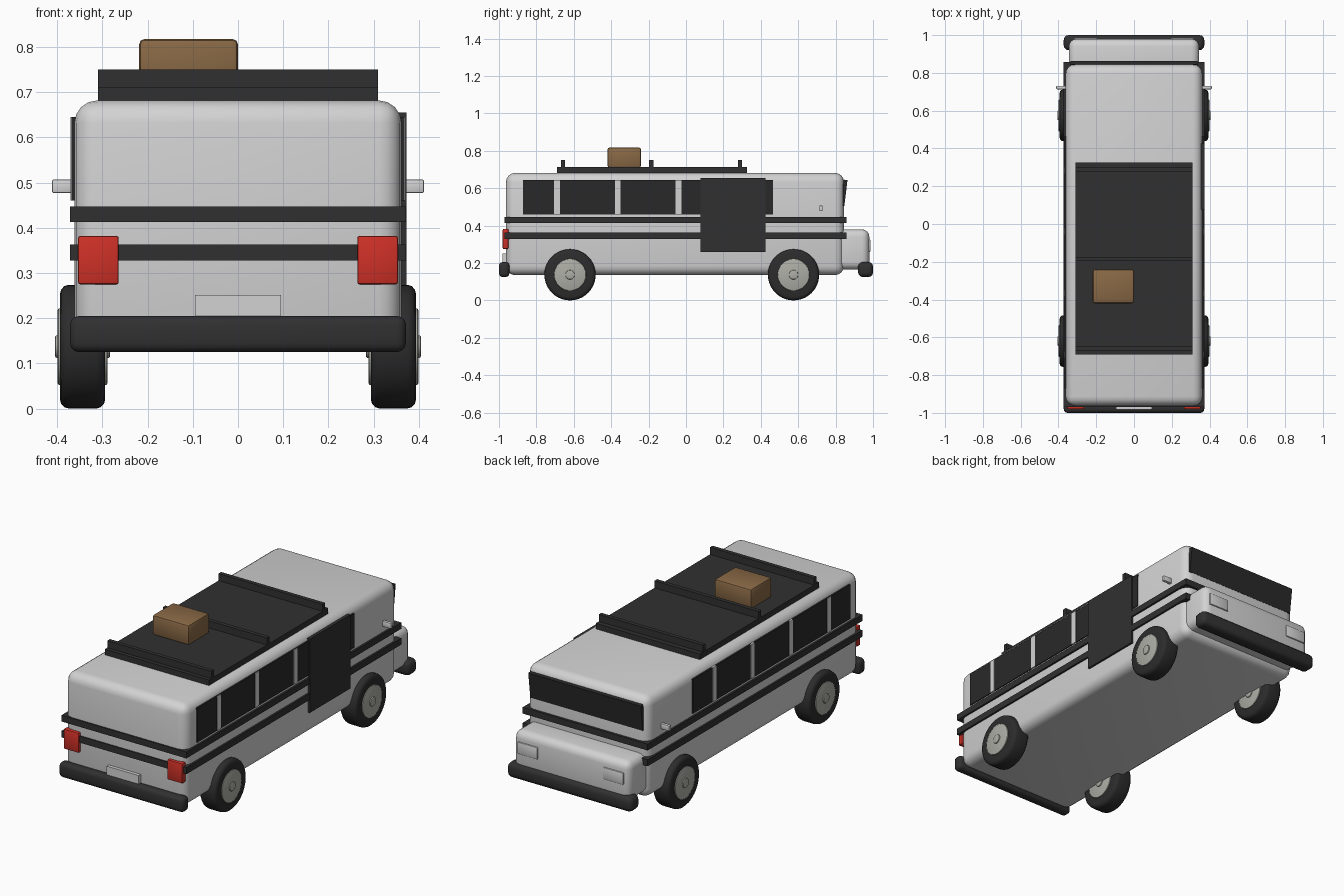
import bpy
import math

cube = bpy.data.objects.get("Cube")
if cube:
    bpy.data.objects.remove(cube, do_unlink=True)


def material(name, r, g, b):
    m = bpy.data.materials.new(name)
    m.use_nodes = True
    m.diffuse_color = (r, g, b, 1)
    m.node_tree.nodes["Principled BSDF"].inputs["Base Color"].default_value = (r, g, b, 1)
    return m


PAINT = material("pale grey paint", 0.65, 0.65, 0.65)
TRIM = material("black trim", 0.03, 0.03, 0.03)
GLASS = material("dark glass", 0.022, 0.022, 0.022)
RUBBER = material("tyre rubber", 0.025, 0.025, 0.025)
HUB = material("hub metal", 0.42, 0.42, 0.38)
RED = material("red lamp", 0.62, 0.03, 0.02)
TAN = material("tan luggage", 0.25, 0.14, 0.06)


def finish(ob, name, mat, bevel, segments):
    ob.name = name
    ob.data.materials.append(mat)
    if bevel:
        mod = ob.modifiers.new("Rounded edges", 'BEVEL')
        mod.width = bevel
        mod.segments = segments
        mod.limit_method = 'ANGLE'
        bpy.ops.object.modifier_apply(modifier=mod.name)
        bpy.ops.object.shade_smooth_by_angle(angle=math.radians(40))
    return ob


def box(name, mat, x, y, z, bevel=0, segments=3):
    """Box given by its (low, high) range on each axis."""
    ranges = (x, y, z)
    bpy.ops.mesh.primitive_cube_add(size=1, location=[(a + b) / 2 for a, b in ranges])
    ob = bpy.context.object
    ob.scale = [b - a for a, b in ranges]
    bpy.ops.object.transform_apply(location=False, rotation=False, scale=True)
    return finish(ob, name, mat, bevel, segments)


def disc(name, mat, x, y, z, radius, width, bevel, segments=2):
    """Cylinder with its axis across the vehicle."""
    bpy.ops.mesh.primitive_cylinder_add(vertices=40, radius=radius, depth=width,
                                        location=(x, y, z), rotation=(0, math.pi / 2, 0))
    return finish(bpy.context.object, name, mat, bevel, segments)


def span(side, a, b):
    return tuple(sorted((side * a, side * b)))


# Body shell and stub bonnet
box("body", PAINT, (-0.362, 0.362), (-0.963, 0.845), (0.135, 0.682), 0.05, 4)
box("bonnet", PAINT, (-0.345, 0.345), (0.76, 0.98), (0.165, 0.38), 0.04, 4)

# Belt stripes wrapping the body
for name, low, high in (("upper_stripe", 0.413, 0.447), ("lower_stripe", 0.328, 0.363)):
    box(name, TRIM, (-0.372, 0.372), (-0.97, 0.858), (low, high))

# Windscreen, leaning outwards at the top
windscreen = box("windscreen", GLASS, (-0.335, 0.335), (0.835, 0.855), (0.505, 0.645))
windscreen.rotation_euler.x = math.radians(-7)

# Bumpers and rear plate
box("rear_bumper", TRIM, (-0.372, 0.372), (-1.0, -0.944), (0.125, 0.205), 0.02)
box("front_bumper", TRIM, (-0.372, 0.372), (0.92, 1.0), (0.125, 0.205), 0.025)
box("rear_plate", PAINT, (-0.095, 0.095), (-0.981, -0.955), (0.19, 0.251))

for side, label in ((1, "left"), (-1, "right")):
    # Side glass with pillars
    box(label + "_side_glass", GLASS, span(side, 0.35, 0.368), (-0.872, 0.465), (0.46, 0.645))
    for i in range(4):
        y = -0.69 + i * 0.325
        box(f"{label}_pillar_{i + 1}", PAINT, span(side, 0.35, 0.371),
            (y - 0.015, y + 0.015), (0.46, 0.645))

    # Lamps and mirrors
    box(label + "_tail_lamp", RED, span(side, 0.264, 0.354), (-0.98, -0.95),
        (0.275, 0.382), 0.005, 2)
    box(label + "_headlamp", PAINT, span(side, 0.195, 0.315), (0.96, 0.987),
        (0.26, 0.325), 0.004, 2)
    box(label + "_mirror", PAINT, span(side, 0.355, 0.412), (0.713, 0.731),
        (0.477, 0.507), 0.004, 2)

    # Wheels
    for end, y in (("rear", -0.62), ("front", 0.575)):
        wheel = f"{label}_{end}_"
        disc(wheel + "tyre", RUBBER, side * 0.344, y, 0.137, 0.137, 0.1, 0.02, 3)
        disc(wheel + "hub", HUB, side * 0.344, y, 0.137, 0.085, 0.11, 0.004)
        disc(wheel + "hub_cap", HUB, side * 0.344, y, 0.137, 0.025, 0.122, 0.004)

# Sliding door panel on one side only
box("side_door", TRIM, (0.35, 0.373), (0.078, 0.425), (0.258, 0.655))

# Roof rack and luggage
box("roof_rack", TRIM, (-0.31, 0.31), (-0.69, 0.325), (0.67, 0.712))
for i, y in enumerate((-0.658, -0.186, 0.288)):
    box(f"rack_bar_{i + 1}", TRIM, (-0.31, 0.31), (y - 0.011, y + 0.011), (0.685, 0.75))
box("luggage", TAN, (-0.219, 0), (-0.42, -0.24), (0.71, 0.818), 0.012, 2)
